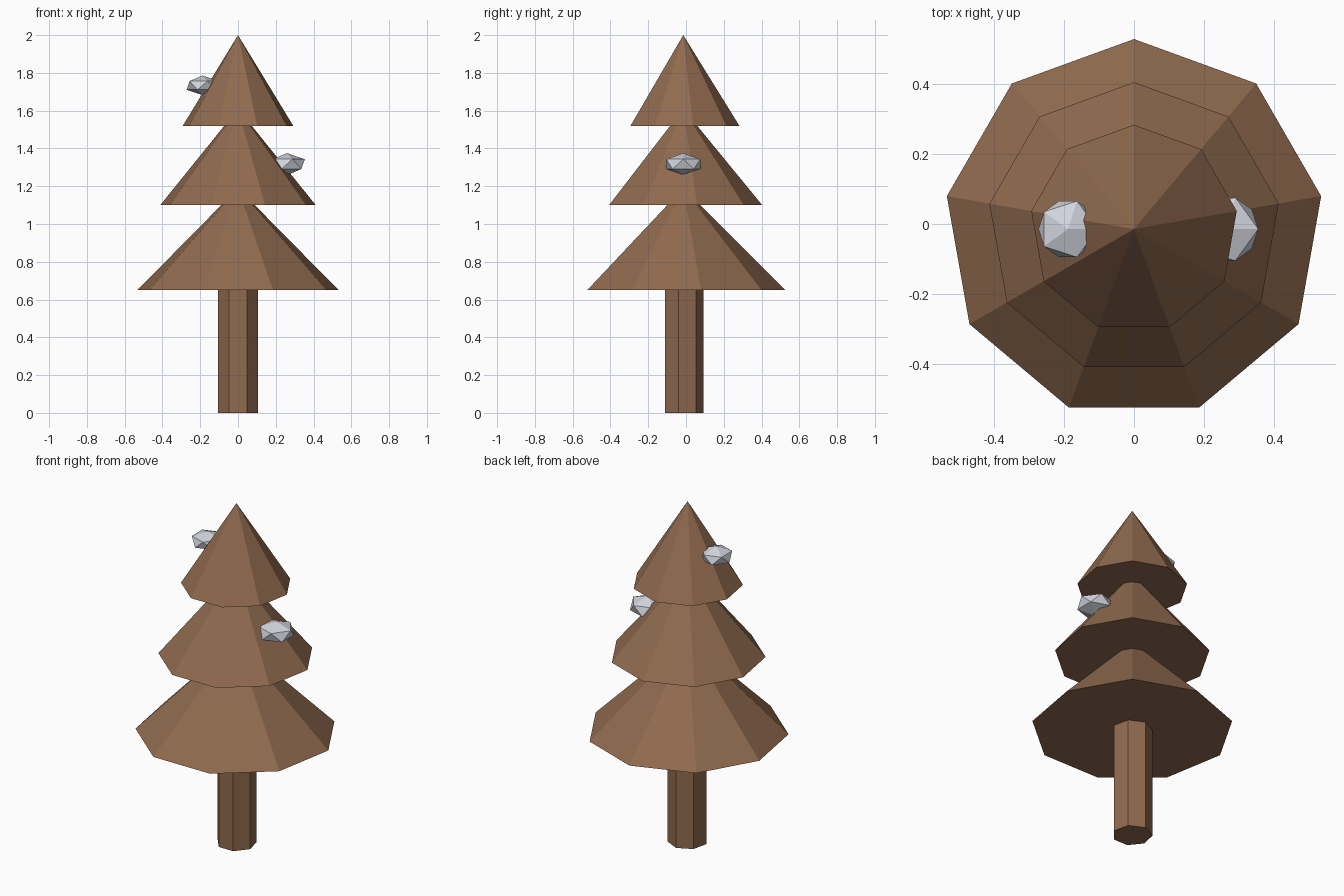
import bpy, math

if "Cube" in bpy.data.objects:
    bpy.data.objects.remove(bpy.data.objects["Cube"])

CY = -0.0145  # tree axis, so the nine-sided skirt is centred on y = 0


def material(name, rgb):
    m = bpy.data.materials.new(name)
    m.diffuse_color = (*rgb, 1)
    m.use_nodes = True
    m.node_tree.nodes["Principled BSDF"].inputs["Base Color"].default_value = m.diffuse_color
    return m


brown = material("bark brown", (0.28, 0.145, 0.078))
snow = material("snow grey", (0.64, 0.66, 0.72))


def prism(name, sides, r1, r2, z0, z1):
    """Cone or cylinder on the tree axis with one corner pointing to +y."""
    bpy.ops.mesh.primitive_cone_add(vertices=sides, radius1=r1, radius2=r2,
                                    depth=z1 - z0, location=(0, CY, (z0 + z1) / 2))
    ob = bpy.context.object
    ob.name = name
    ob.data.materials.append(brown)


# Trunk: seven sides, running slightly into the lowest tier
prism("trunk", 7, 0.108, 0.108, 0.0, 0.70)

# Three stacked branch tiers: radius, base height, tip height
tiers = [("lower_tier", 0.541, 0.65, 1.19),
         ("middle_tier", 0.418, 1.10, 1.61),
         ("upper_tier", 0.297, 1.52, 2.00)]
for name, r, z0, z1 in tiers:
    prism(name, 9, r, 0, z0, z1)

# Flattened snow clumps half sunk into the tiers
clumps = [("left_snow_clump", -0.188, 1.734, 0.094),
          ("right_snow_clump", 0.259, 1.317, 0.106)]
for name, x, z, r in clumps:
    bpy.ops.mesh.primitive_ico_sphere_add(subdivisions=1, radius=r, location=(x, CY, z))
    ob = bpy.context.object
    ob.name = name
    ob.scale.z = 0.55
    ob.data.materials.append(snow)
